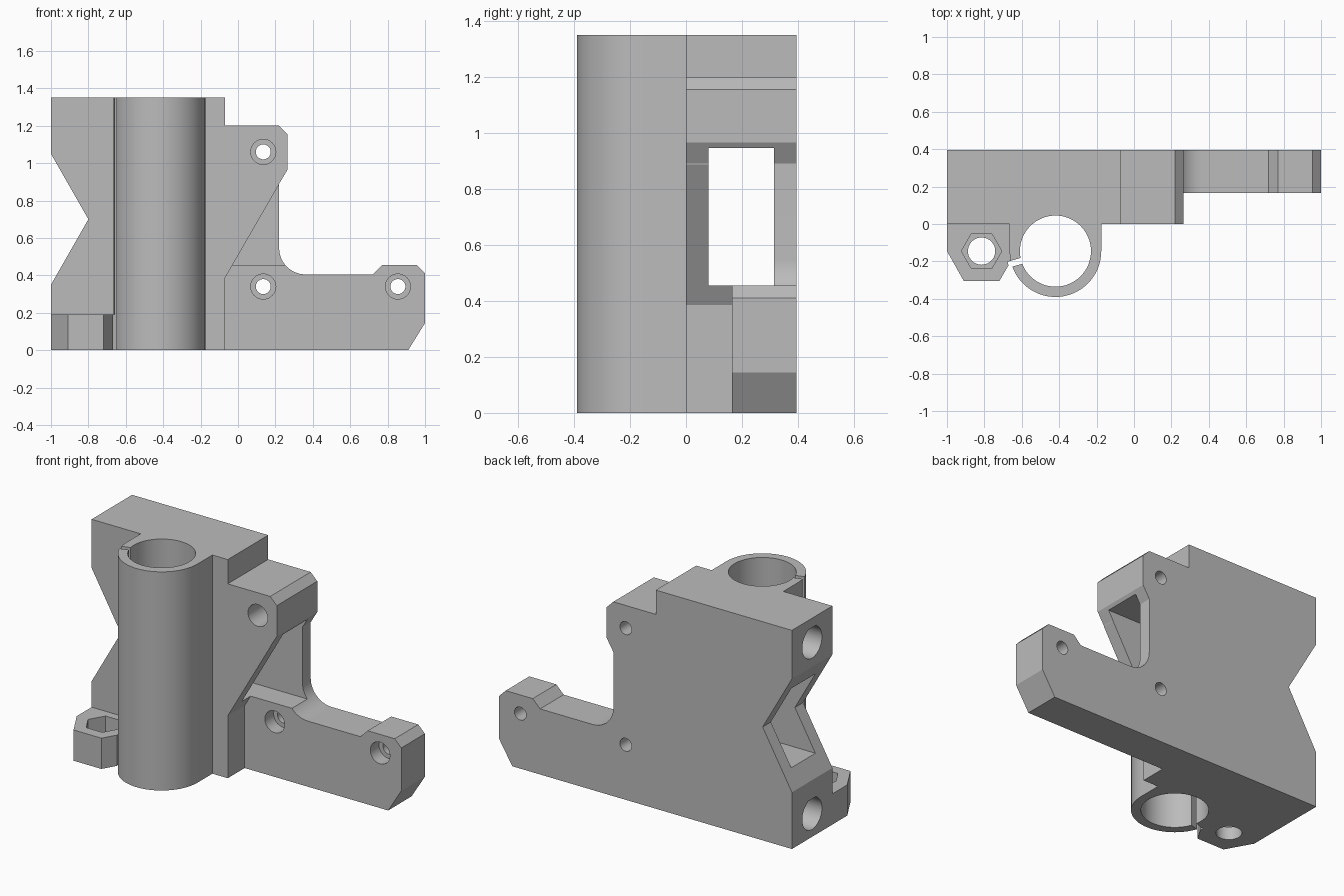
import bpy, bmesh
from math import sin, cos, pi, radians
from mathutils import Vector

old = bpy.data.objects.get("Cube")
if old:
    bpy.data.objects.remove(old, do_unlink=True)

grey = bpy.data.materials.new("plain grey")
grey.use_nodes = True
grey.diffuse_color = (0.5, 0.5, 0.5, 1)
grey.node_tree.nodes["Principled BSDF"].inputs["Base Color"].default_value = (0.5, 0.5, 0.5, 1)


def arc(cx, cy, r, start, end, n):
    """Points on an arc, angles in degrees, both ends included."""
    return [(cx + r * cos(radians(start + (end - start) * i / n)),
             cy + r * sin(radians(start + (end - start) * i / n))) for i in range(n + 1)]


def circle(cx, cy, r, n=40):
    return arc(cx, cy, r, 0, 360, n)[:-1]


def prism(name, profile, axis, low, high):
    """Extrude a 2D profile along an axis; x takes (y, z), y takes (x, z), z takes (x, y)."""
    def place(p, d):
        a, b = p
        return {"x": (d, a, b), "y": (a, d, b), "z": (a, b, d)}[axis]
    bm = bmesh.new()
    face = bm.faces.new([bm.verts.new(place(p, low)) for p in profile])
    new = bmesh.ops.extrude_face_region(bm, geom=[face])["geom"]
    shift = Vector(place((0, 0), high - low))
    bmesh.ops.translate(bm, vec=shift, verts=[v for v in new if isinstance(v, bmesh.types.BMVert)])
    bmesh.ops.recalc_face_normals(bm, faces=bm.faces[:])
    mesh = bpy.data.meshes.new(name)
    bm.to_mesh(mesh)
    bm.free()
    mesh.materials.append(grey)
    obj = bpy.data.objects.new(name, mesh)
    bpy.context.collection.objects.link(obj)
    return obj


def combine(target, tool, operation):
    mod = target.modifiers.new(tool.name, "BOOLEAN")
    mod.operation, mod.solver, mod.object = operation, "EXACT", tool
    bpy.context.view_layer.objects.active = target
    bpy.ops.object.modifier_apply(modifier=mod.name)
    bpy.data.objects.remove(tool, do_unlink=True)


def rect(a, b, c, d):
    return [(a, c), (b, c), (b, d), (a, d)]


BACK, TOP, STEP = 0.395, 1.35, -0.07

# Main plate with notch on one side and a filleted arm on the other
outline = [(-1, 0), (0.91, 0), (1, 0.145), (1, 0.41), (0.955, 0.455), (0.77, 0.455), (0.72, 0.405)]
outline += arc(0.36, 0.545, 0.14, 270, 180, 12)
outline += [(0.22, 0.89), (0.265, 0.965), (0.265, 1.155), (0.22, 1.2), (STEP, 1.2),
            (STEP, TOP), (-1, TOP), (-1, 1.05), (-0.8, 0.7), (-1, 0.35)]
body = prism("bracket_body", outline, "y", 0, BACK)

# Thinner arm: cut away the front below the diagonal
combine(body, prism("arm_relief", [(STEP, -0.1), (1.1, -0.1), (1.1, 0.965), (0.265, 0.965),
                                   (STEP, 0.385)], "y", -0.1, 0.165), "DIFFERENCE")

# Belt slot through the whole width
combine(body, prism("belt_slot", rect(0.08, 0.315, 0.455, 0.945), "x", -1.1, 0.6), "DIFFERENCE")

# Bearing tube
CX, CY = -0.42, -0.145
tube = [(CX - 0.245, 0.06)] + arc(CX, CY, 0.245, 180, 360, 36) + [(CX + 0.245, 0.06)]
combine(body, prism("bearing_tube", tube, "z", 0, TOP), "UNION")

# Nut holder boss
boss = [(-1, 0.05), (-1, -0.145), (-0.91, -0.305), (-0.72, -0.305), (-0.635, -0.16), (-0.635, 0.05)]
combine(body, prism("nut_boss", boss, "z", 0, 0.19), "UNION")

# Tube bore and clamping slit
combine(body, prism("tube_bore", circle(CX, CY, 0.19, 64), "z", -0.1, TOP + 0.1), "DIFFERENCE")
along = Vector((cos(radians(196)), sin(radians(196))))
side = Vector((-along.y, along.x)) * 0.016
mid = Vector((CX, CY))
slit = [mid + along * r + side * s for r, s in ((0.15, -1), (0.262, -1), (0.262, 1), (0.15, 1))]
combine(body, prism("tube_slit", [tuple(p) for p in slit], "z", -0.1, TOP + 0.1), "DIFFERENCE")

# Nut pocket and its rod hole
combine(body, prism("nut_pocket", circle(-0.815, CY, 0.108, 6), "z", 0.08, 0.3), "DIFFERENCE")
combine(body, prism("threaded_rod_hole", circle(-0.815, CY, 0.073), "z", -0.1, 0.3), "DIFFERENCE")

# Horizontal rod holes with a flattened teardrop roof
for z in (0.142, 1.2):
    drop = arc(0.198, z, 0.096, 135, 405, 36) + [(0.198 + 0.04, z + 0.092), (0.198 - 0.04, z + 0.092)]
    combine(body, prism("rod_hole", drop, "x", -1.1, STEP), "DIFFERENCE")

# Counterbored screw holes
for x, z in ((0.135, 1.06), (0.135, 0.34), (0.855, 0.34)):
    combine(body, prism("counterbore", circle(x, z, 0.067), "y", -0.1, 0.25), "DIFFERENCE")
    combine(body, prism("screw_hole", circle(x, z, 0.04), "y", -0.1, 0.5), "DIFFERENCE")

bpy.ops.object.select_all(action="DESELECT")
body.select_set(True)
bpy.context.view_layer.objects.active = body
bpy.ops.object.shade_smooth_by_angle(angle=radians(25))
